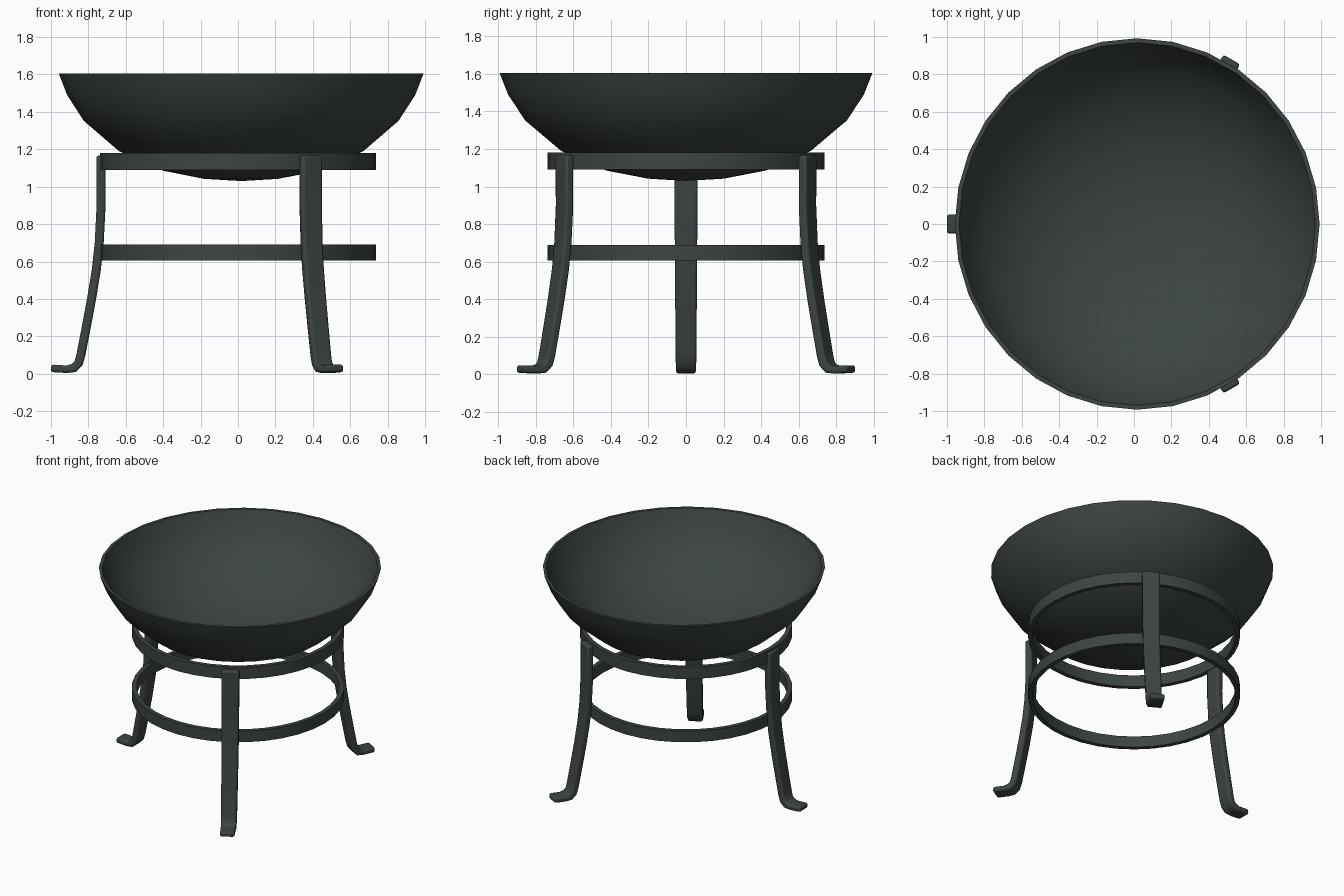
import bpy, bmesh, math
from mathutils import Vector, Matrix

if "Cube" in bpy.data.objects:
    bpy.data.objects.remove(bpy.data.objects["Cube"])

iron = bpy.data.materials.new("dark iron")
iron.diffuse_color = (0.045, 0.058, 0.055, 1)
iron.use_nodes = True
iron.node_tree.nodes["Principled BSDF"].inputs["Base Color"].default_value = iron.diffuse_color


def finish(name, bm, bevel=0.0, angle=40):
    bmesh.ops.recalc_face_normals(bm, faces=bm.faces)
    me = bpy.data.meshes.new(name)
    bm.to_mesh(me)
    bm.free()
    ob = bpy.data.objects.new(name, me)
    bpy.context.collection.objects.link(ob)
    me.materials.append(iron)
    bpy.context.view_layer.objects.active = ob
    ob.select_set(True)
    if bevel:
        m = ob.modifiers.new("soft edges", 'BEVEL')
        m.width, m.segments = bevel, 2
        m.limit_method, m.angle_limit = 'ANGLE', math.radians(50)
    bpy.ops.object.shade_smooth_by_angle(angle=math.radians(angle))
    ob.select_set(False)
    return ob


def lathe(bm, profile, n, closed):
    """Spin a list of (radius, z) points around z; radius 0 becomes a pole."""
    rings = []
    for r, z in profile:
        if r == 0:
            rings.append([bm.verts.new((0, 0, z))] * n)
        else:
            rings.append([bm.verts.new((r * math.cos(2 * math.pi * i / n),
                                        r * math.sin(2 * math.pi * i / n), z)) for i in range(n)])
    pairs = list(zip(rings, rings[1:])) + ([(rings[-1], rings[0])] if closed else [])
    for a, b in pairs:
        for i in range(n):
            j = (i + 1) % n
            vs = list(dict.fromkeys((a[i], a[j], b[j], b[i])))
            if len(vs) > 2:
                bm.faces.new(vs)


# Bowl: thin shell, outer wall up to the rim and back down inside
outer = [(0, 1.03), (0.2, 1.042), (0.42, 1.085), (0.66, 1.19), (0.85, 1.352), (0.94, 1.49), (0.985, 1.605)]
inner = [(0.962, 1.605), (0.918, 1.497), (0.832, 1.366), (0.648, 1.21), (0.412, 1.107), (0.2, 1.064), (0, 1.052)]
bm = bmesh.new()
lathe(bm, outer + inner, 32, False)
bmesh.ops.transform(bm, matrix=Matrix.Translation((0.017, 0, 0)) @ Matrix.Diagonal((0.99, 1.008, 1, 1)),
                    verts=bm.verts)
finish("bowl", bm)

# Two flat hoops
for name, z0, z1 in (("upper_hoop", 1.09, 1.18), ("lower_hoop", 0.605, 0.69)):
    bm = bmesh.new()
    lathe(bm, [(0.738, z0), (0.738, z1), (0.706, z1), (0.706, z0)], 36, True)
    finish(name, bm)

# Legs: flat bar swept along (radius, z) points, splaying to a turned-out foot
path = [(0.748, 1.167), (0.747, 0.9), (0.757, 0.7), (0.772, 0.56), (0.798, 0.4), (0.828, 0.24),
        (0.855, 0.1), (0.868, 0.055), (0.892, 0.031), (0.93, 0.024), (1.015, 0.029)]
for k, ang in enumerate((180, 60, -60)):
    bm = bmesh.new()
    rot = Matrix.Translation((0.015, 0, 0)) @ Matrix.Rotation(math.radians(ang), 4, 'Z')
    pts = [Vector((r, 0, z)) for r, z in path]
    secs = []
    for i, p in enumerate(pts):
        t = (pts[min(i + 1, len(pts) - 1)] - pts[max(i - 1, 0)]).normalized()
        nrm = Vector((t.z, 0, -t.x)) * (0.024 if i < 9 else 0.02)
        w = Vector((0, 0.062 - 0.011 * i / (len(pts) - 1), 0))
        secs.append([bm.verts.new(rot @ (p + a * nrm + b * w))
                     for a, b in ((1, 1), (1, -1), (-1, -1), (-1, 1))])
    for a, b in zip(secs, secs[1:]):
        for i in range(4):
            bm.faces.new((a[i], a[(i + 1) % 4], b[(i + 1) % 4], b[i]))
    bm.faces.new(secs[0])
    bm.faces.new(secs[-1])
    finish(("left_leg", "back_right_leg", "front_right_leg")[k], bm, bevel=0.012, angle=50)
